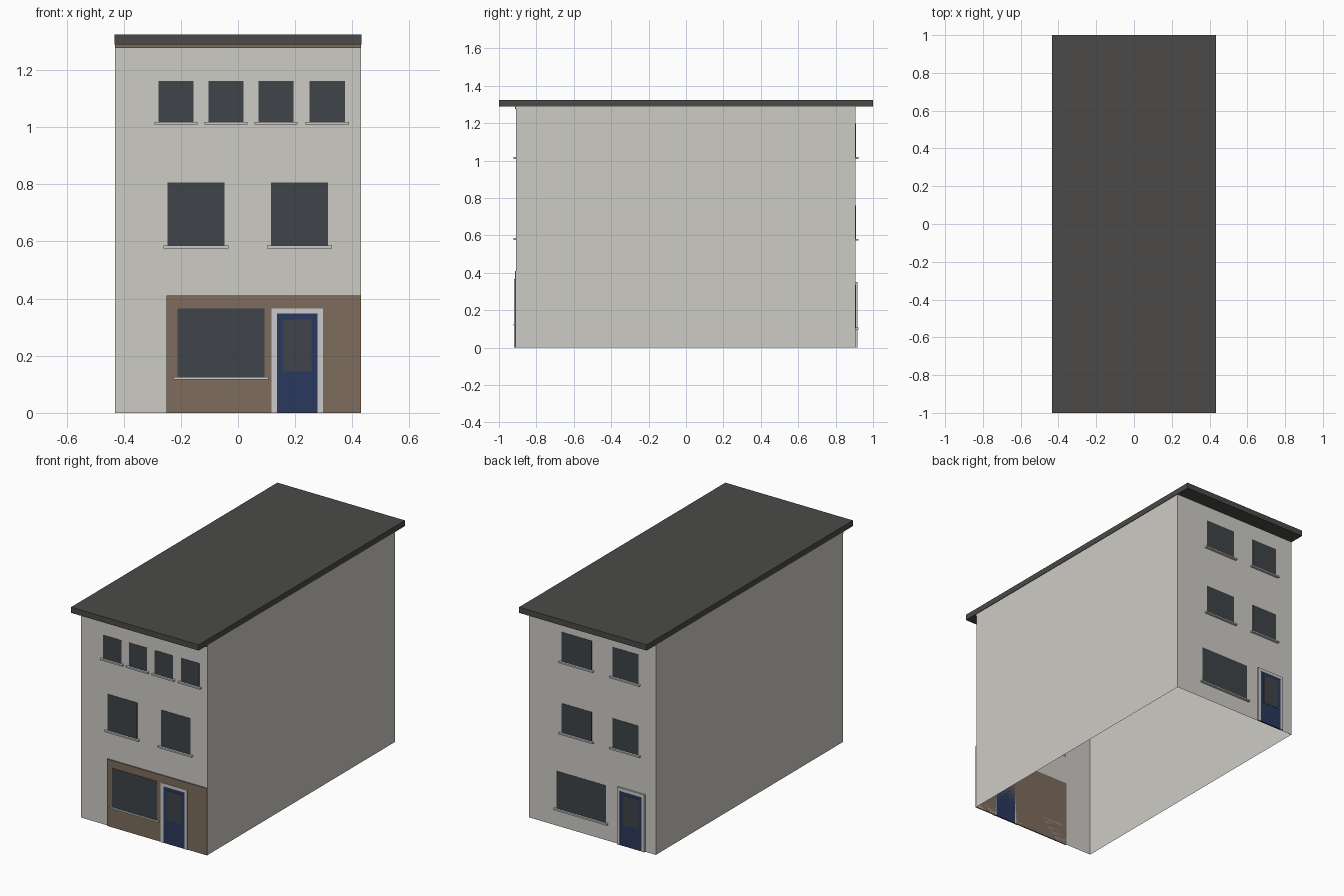
import bpy, bmesh
from mathutils import Vector

if "Cube" in bpy.data.objects:
    bpy.data.objects.remove(bpy.data.objects["Cube"])


def material(name, rgb):
    m = bpy.data.materials.new(name)
    m.diffuse_color = (*rgb, 1)
    m.use_nodes = True
    m.node_tree.nodes["Principled BSDF"].inputs["Base Color"].default_value = m.diffuse_color
    return m


PLASTER = material("plaster", (0.61, 0.60, 0.56))
TRIM = material("trim", (0.58, 0.58, 0.56))
BRICK = material("brick", (0.21, 0.15, 0.11))
ROOF = material("roof", (0.07, 0.068, 0.065))
GLASS = material("glass", (0.05, 0.056, 0.066))
DOOR = material("blue_paint", (0.023, 0.04, 0.11))

W, H = 0.43, 1.29            # half width and wall height
FRONT, BACK = -0.908, 0.906  # facade planes


def box(name, x, y, z, mat, open_ends=False):
    """Box from (min, max) ranges; open_ends drops the top and bottom."""
    bm = bmesh.new()
    bmesh.ops.create_cube(bm, size=1)
    for v in bm.verts:
        v.co = Vector([(r[0] + r[1]) / 2 + c * abs(r[1] - r[0])
                       for c, r in zip(v.co, (x, y, z))])
    if open_ends:
        bm.normal_update()
        ends = [f for f in bm.faces if abs(f.normal.z) > 0.5]
        bmesh.ops.delete(bm, geom=ends, context='FACES_ONLY')
    mesh = bpy.data.meshes.new(name)
    bm.to_mesh(mesh)
    bm.free()
    mesh.materials.append(mat)
    ob = bpy.data.objects.new(name, mesh)
    bpy.context.collection.objects.link(ob)
    return ob


def out(plane, depth, base=0.0):
    """Y range that rises outward from a facade plane."""
    s = -1 if plane < 0 else 1
    return (plane + s * base, plane + s * depth)


def window(name, plane, x0, x1, z0, z1, base=0.0):
    box(name, (x0, x1), out(plane, base + 0.002, base), (z0, z1), GLASS)
    box(name + "_sill", (x0 - 0.014, x1 + 0.014), out(plane, 0.015),
        (z0 - 0.006, z0 + 0.003), TRIM)


def door(name, plane, x0, x1, top):
    # Surround of two jambs and a lintel around a blue leaf with a pane
    t = 0.019
    depth = out(plane, 0.011)
    for side, a in (("left", x0), ("right", x1 - t)):
        box(f"{name}_jamb_{side}", (a, a + t), depth, (0, top), TRIM)
    box(name + "_lintel", (x0 + t, x1 - t), depth, (top - t, top), TRIM)
    box(name + "_leaf", (x0 + t, x1 - t), out(plane, 0.009), (0, top - t), DOOR)
    box(name + "_pane", (x0 + 0.039, x1 - 0.04), out(plane, 0.0105, 0.009),
        (top - 0.221, top - 0.039), GLASS)


# Main shell, open underneath, with flat overhanging roof
box("walls", (-W, W), (FRONT, BACK), (0, H), PLASTER, open_ends=True)
box("roof_slab", (-0.433, 0.433), (-1, 1), (H, 1.325), ROOF)

# Brick trim on the front
box("shopfront_panel", (-0.25, W), out(FRONT, 0.007), (0, 0.41), BRICK)
box("eaves_band", (-W, W), out(FRONT, 0.007), (1.277, H), BRICK)

# Front openings
for i, x in enumerate((-0.278, -0.104, 0.072, 0.251)):
    window(f"front_top_window_{i + 1}", FRONT, x, x + 0.123, 1.015, 1.161)
for i, x in enumerate((-0.247, 0.115)):
    window(f"front_middle_window_{i + 1}", FRONT, x, x + 0.2, 0.582, 0.807)
window("front_ground_window", FRONT, -0.212, 0.092, 0.123, 0.365, base=0.007)
door("front_door", FRONT, 0.118, 0.298, 0.366)

# Back openings
for level, z in (("middle", 0.578), ("top", 1.015)):
    for i, (x0, x1) in enumerate(((-0.313, -0.137), (0.005, 0.208))):
        window(f"back_{level}_window_{i + 1}", BACK, x0, x1, z, z + 0.182)
window("back_ground_window", BACK, -0.092, 0.242, 0.104, 0.335)
door("back_door", BACK, -0.358, -0.173, 0.352)
